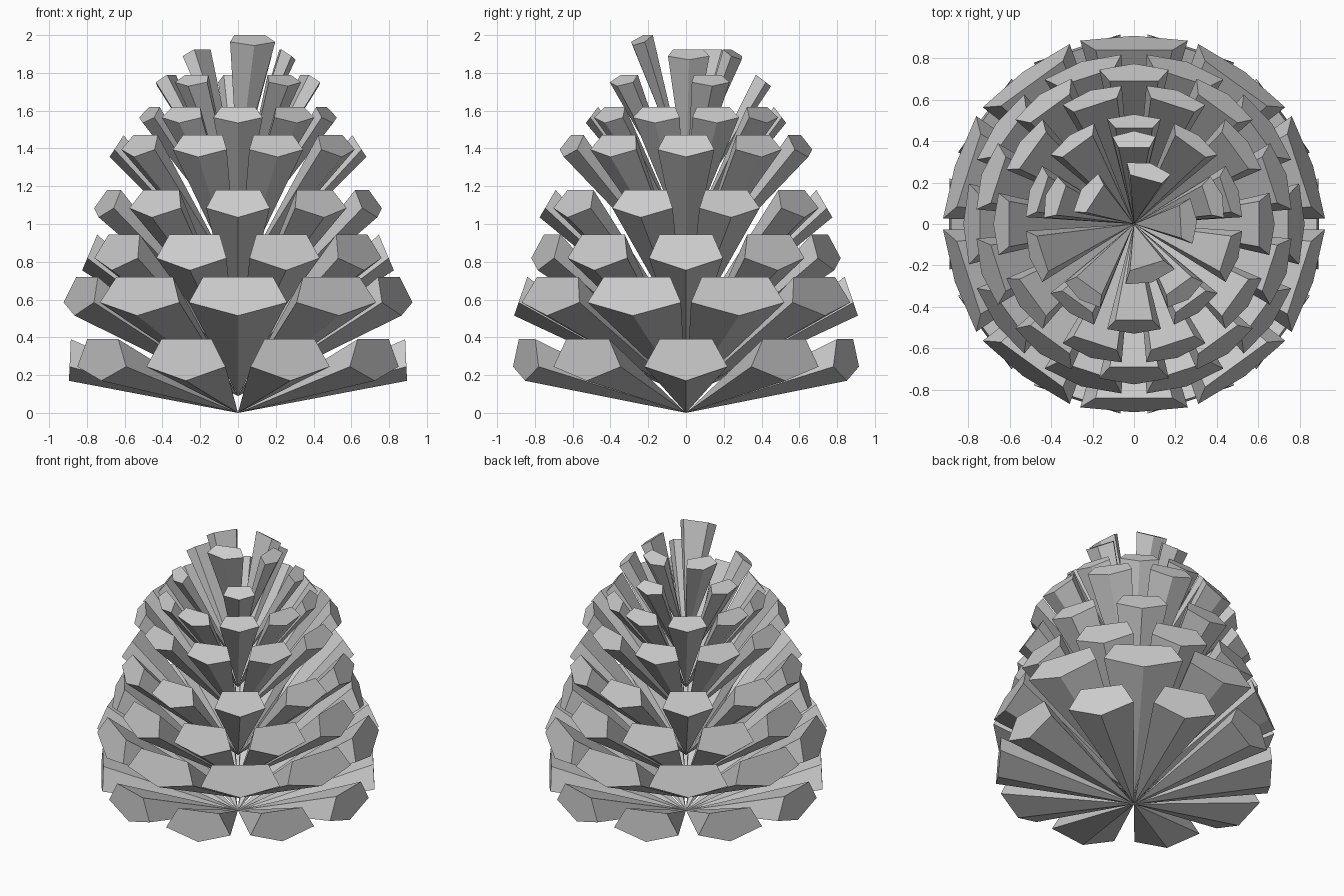
import bpy, bmesh
from math import radians
from mathutils import Vector, Matrix

if "Cube" in bpy.data.objects:
    bpy.data.objects.remove(bpy.data.objects["Cube"])


def add_scale(bm, angle, apex_z, low, top, mid_w, top_w):
    """Pentagon-ended wedge tapering to the core; low and top are (radius, height)."""
    lo, hi = Vector((low[0], 0, low[1])), Vector((top[0], 0, top[1]))
    mid = lo.lerp(hi, 0.34)
    side = Vector((0, 1, 0))
    turn = Matrix.Rotation(radians(angle), 3, 'Z')
    rim = [lo, mid + side * mid_w, hi + side * top_w,
           hi - side * top_w, mid - side * mid_w]
    rim = [bm.verts.new(turn @ p) for p in rim]
    apex = bm.verts.new((0, 0, apex_z))
    bm.faces.new(rim)
    for i in range(5):
        bm.faces.new((rim[i], apex, rim[(i + 1) % 5]))


def make_row(name, angles, *shape):
    bm = bmesh.new()
    for a in angles:
        add_scale(bm, a, *shape)
    bmesh.ops.recalc_face_normals(bm, faces=bm.faces)
    mesh = bpy.data.meshes.new(name)
    bm.to_mesh(mesh)
    bm.free()
    bpy.context.collection.objects.link(bpy.data.objects.new(name, mesh))


# Staggered rows: apex height, lower tip, upper edge, middle and top half widths
rows = [
    (0.00, (0.895, 0.17), (0.885, 0.39), 0.22, 0.14),
    (0.09, (0.91, 0.515), (0.84, 0.72), 0.26, 0.185),
    (0.22, (0.825, 0.755), (0.745, 0.945), 0.195, 0.14),
    (0.40, (0.775, 1.035), (0.69, 1.18), 0.168, 0.117),
    (0.68, (0.68, 1.355), (0.605, 1.47), 0.15, 0.11),
    (0.89, (0.53, 1.535), (0.465, 1.62), 0.13, 0.09),
]
for i, row in enumerate(rows):
    start = 18 * (i % 2)
    make_row(f"scale_row_{i + 1}", [start + 36 * k for k in range(10)], *row)

# Sparse upper row
make_row("upper_scales", [18 + 72 * k for k in range(5)],
         1.05, (0.45, 1.73), (0.37, 1.79), 0.105, 0.075)

# Upright scales at the crown, one taller than the rest
make_row("crown_scales", [3, 75, 147], 1.22, (0.305, 1.87), (0.225, 1.925), 0.11, 0.08)
make_row("tip_scale", [-73], 1.25, (0.295, 1.945), (0.21, 2.0), 0.125, 0.085)
